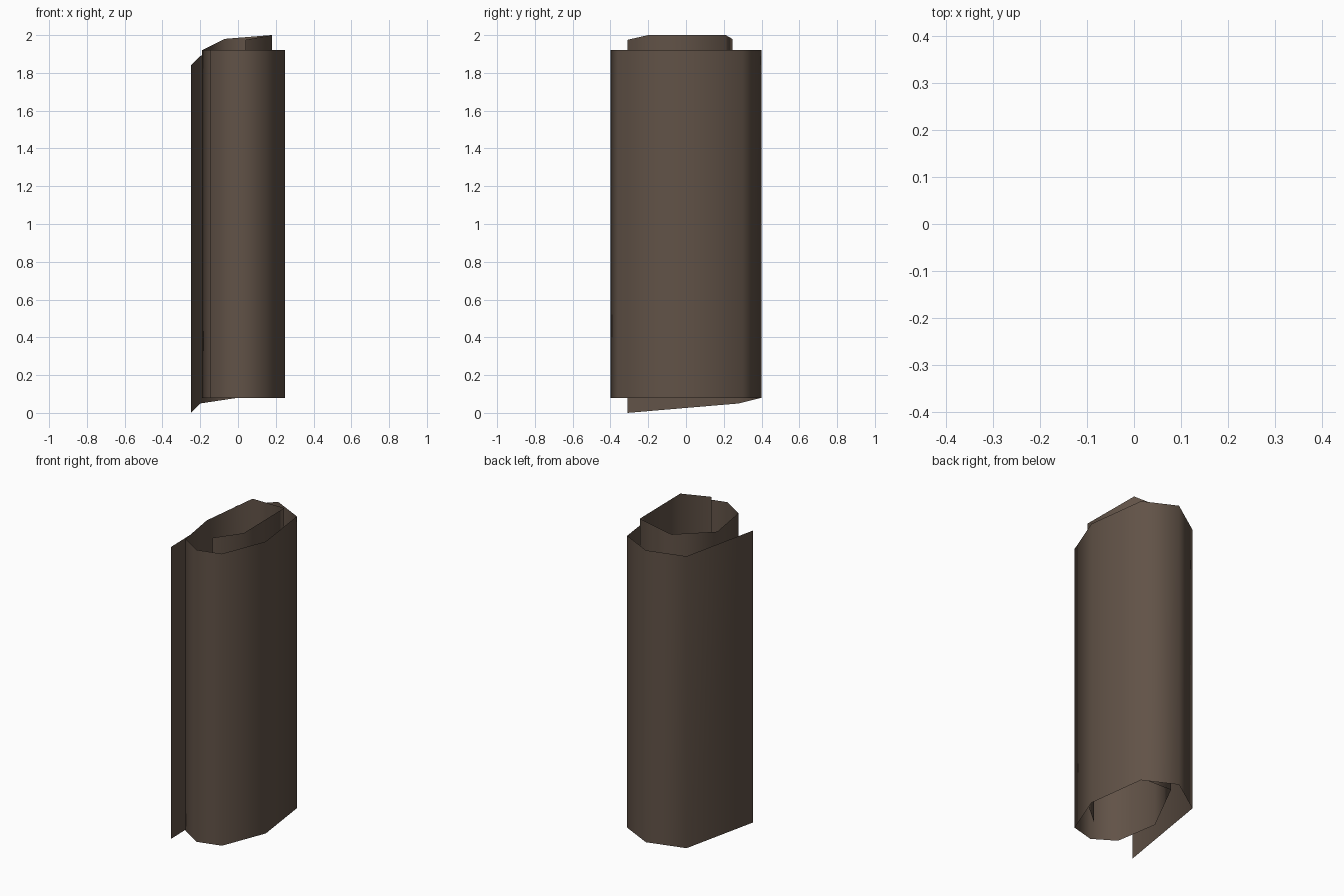
import bpy, bmesh

if "Cube" in bpy.data.objects:
    bpy.data.objects.remove(bpy.data.objects["Cube"])

# Spiral cross-section of the rolled sheet, outer flap to inner end: x, y, lower edge z
PATH = [
    (-0.25, -0.31, 0.00), (-0.20, 0.28, 0.05), (0.00, 0.40, 0.08),
    (0.20, 0.30, 0.08), (0.25, -0.08, 0.08), (0.14, -0.36, 0.08),
    (-0.01, -0.40, 0.08), (-0.145, -0.315, 0.08), (-0.19, -0.04, 0.08),
    (-0.07, 0.245, 0.14), (0.175, 0.21, 0.16), (0.18, -0.20, 0.16),
    (0.04, -0.31, 0.135),
]
HEIGHT = 1.84

# Sheet colour
brown = bpy.data.materials.new("dark_brown")
brown.diffuse_color = (0.12, 0.085, 0.063, 1)
brown.use_nodes = True
brown.node_tree.nodes["Principled BSDF"].inputs["Base Color"].default_value = brown.diffuse_color

# Rolled sheet: one strip of upright panels, open at both ends
bm = bmesh.new()
low = [bm.verts.new(p) for p in PATH]
high = [bm.verts.new((x, y, z + HEIGHT)) for x, y, z in PATH]
for i in range(len(PATH) - 1):
    face = bm.faces.new((low[i + 1], low[i], high[i], high[i + 1]))
    face.smooth = True
mesh = bpy.data.meshes.new("rolled_sheet")
bm.to_mesh(mesh)
bm.free()
mesh.materials.append(brown)
sheet = bpy.data.objects.new("rolled_sheet", mesh)
bpy.context.collection.objects.link(sheet)
